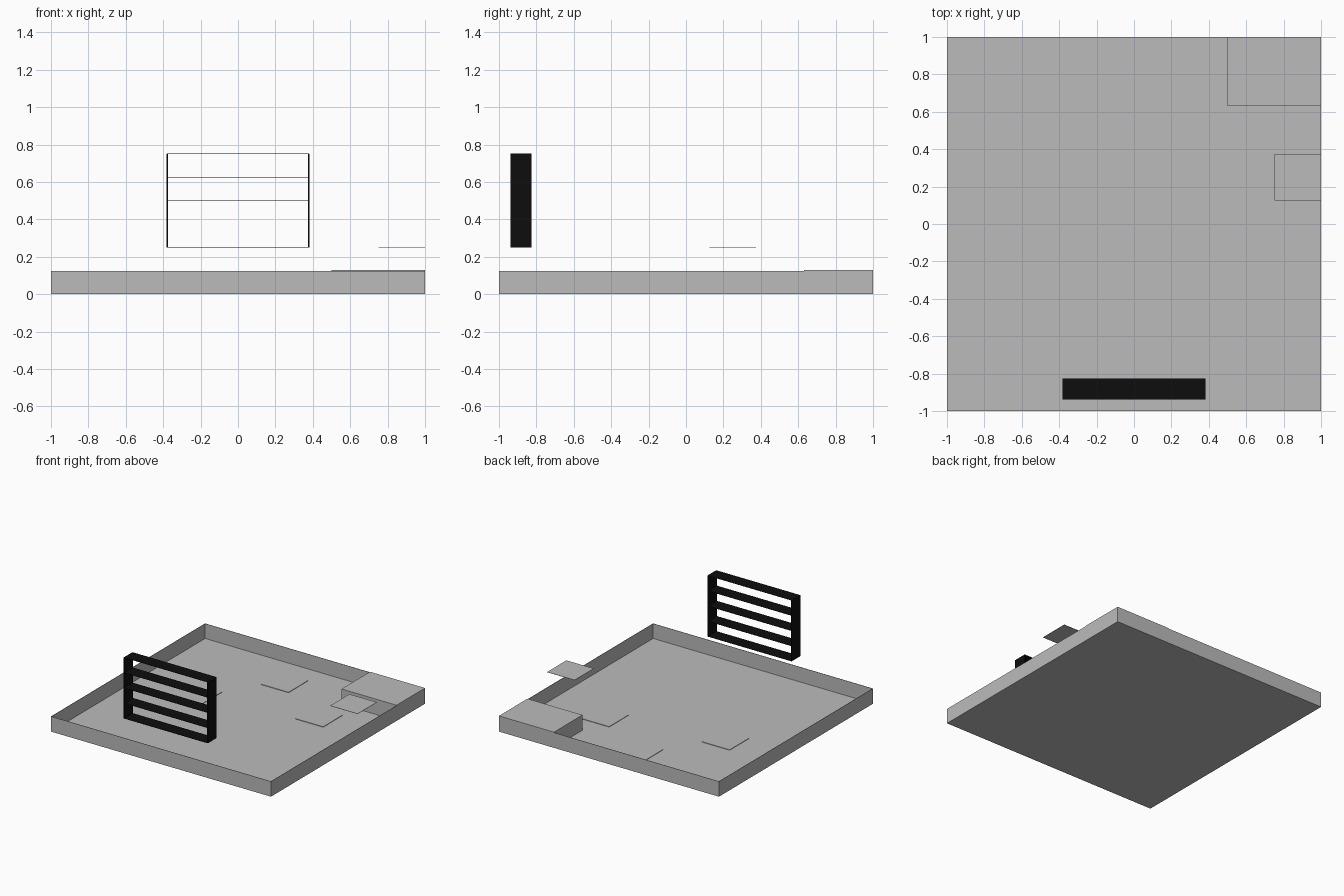
import bpy

if "Cube" in bpy.data.objects:
    bpy.data.objects.remove(bpy.data.objects["Cube"])


def material(name, value):
    m = bpy.data.materials.new(name)
    m.diffuse_color = (value, value, value, 1)
    m.use_nodes = True
    m.node_tree.nodes["Principled BSDF"].inputs["Base Color"].default_value = m.diffuse_color
    return m


GREY = material("mid_grey", 0.5)
BLACK = material("near_black", 0.004)


def box(name, lo, hi, mat):
    """Box spanning the two corner points."""
    size = [b - a for a, b in zip(lo, hi)]
    centre = [(a + b) / 2 for a, b in zip(lo, hi)]
    bpy.ops.mesh.primitive_cube_add(size=1, location=centre)
    ob = bpy.context.object
    ob.name = name
    ob.scale = size
    bpy.ops.object.transform_apply(location=False, rotation=False, scale=True)
    ob.data.materials.append(mat)
    return ob


T = 0.003   # sheet thickness
H = 0.125   # rim height

# Shallow open tray: floor and four thin rim walls
box("tray_floor", (-1, -1, 0), (1, 1, T), GREY)
box("rim_left", (-1, -1, 0), (-1 + T, 1, H), GREY)
box("rim_right", (1 - T, -1, 0), (1, 1, H), GREY)
box("rim_front", (-1, -1, 0), (1, -1 + T, H), GREY)
box("rim_back", (-1, 1 - T, 0), (1, 1, H), GREY)

# Raised corner block and floating side shelf
box("corner_block", (0.5, 0.63, 0), (1, 1, 0.129), GREY)
box("side_shelf", (0.75, 0.125, 0.249), (1, 0.375, 0.251), GREY)

# Square floor pads, barely raised
for i, (x, y) in enumerate([(-0.19, 0.57), (0.37, 0.22), (-0.6, 0.04)]):
    box(f"floor_pad_{i + 1}", (x, y, 0), (x + 0.25, y + 0.25, 0.007), GREY)

# Front grille: two uprights and five thin horizontal slats
Y0, Y1 = -0.9375, -0.825
for side, x in (("left", -0.379), ("right", 0.379)):
    box(f"grille_upright_{side}", (x - 0.004, Y0, 0.25), (x + 0.004, Y1, 0.75), BLACK)
for i in range(5):
    z = 0.25 + i * 0.125
    box(f"grille_slat_{i + 1}", (-0.379, Y0, z - 0.001), (0.379, Y1, z + 0.001), BLACK)
